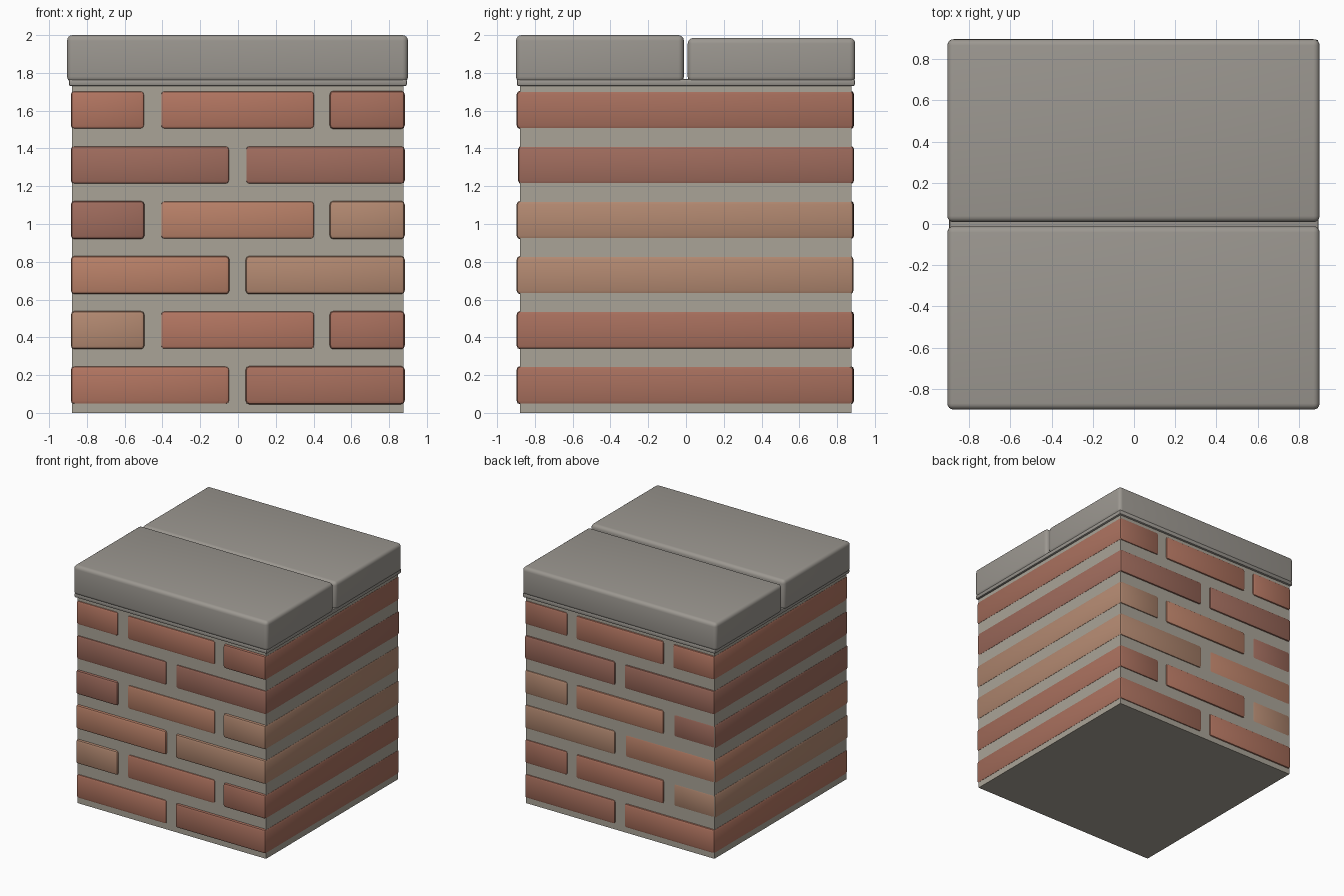
import bpy

if "Cube" in bpy.data.objects:
    bpy.data.objects.remove(bpy.data.objects["Cube"])


def material(name, rgb):
    m = bpy.data.materials.new(name)
    m.diffuse_color = (*rgb, 1)
    m.use_nodes = True
    m.node_tree.nodes["Principled BSDF"].inputs["Base Color"].default_value = m.diffuse_color
    return m


def block(name, x, y, z, mat, bevel=0.0, segments=2):
    """Bevelled box from (min, max) ranges."""
    bpy.ops.mesh.primitive_cube_add(size=1)
    o = bpy.context.object
    o.name = name
    for v in o.data.vertices:
        v.co = [r[0] if c < 0 else r[1] for c, r in zip(v.co, (x, y, z))]
    o.data.materials.append(mat)
    if bevel:
        b = o.modifiers.new("Bevel", "BEVEL")
        b.width = bevel
        b.segments = segments
        bpy.ops.object.modifier_apply(modifier=b.name)
        bpy.ops.object.shade_smooth_by_angle(angle=0.6)
    return o


stone = material("stone", (0.33, 0.31, 0.28))
mortar = material("mortar", (0.40, 0.37, 0.31))
brick = {
    "red": material("brick_red", (0.45, 0.18, 0.12)),
    "rust": material("brick_rust", (0.39, 0.16, 0.11)),
    "dark": material("brick_dark", (0.35, 0.15, 0.11)),
    "orange": material("brick_orange", (0.49, 0.22, 0.14)),
    "tan": material("brick_tan", (0.45, 0.25, 0.165)),
}

# Mortar core
block("mortar_core", (-0.878, 0.876), (-0.878, 0.876), (0, 1.75), mortar)

# Brick courses: each brick runs through the pillar from front to back
pairs = [(-0.885, -0.045), (0.04, 0.883)]
triples = [(-0.885, -0.495), (-0.41, 0.405), (0.485, 0.883)]
colours = [
    ["red", "rust"],
    ["tan", "red", "rust"],
    ["orange", "tan"],
    ["dark", "orange", "tan"],
    ["dark", "dark"],
    ["red", "red", "rust"],
]
for row, names in enumerate(colours):
    z = 0.045 + row * 0.2915
    spans = triples if row % 2 else pairs
    for i, (x, c) in enumerate(zip(spans, names)):
        # a few bricks sit further forward, almost flush at the back
        if i == 0 and row in (1, 2, 3):
            y = (-0.897, 0.879)
        elif i == len(names) - 1 and row != 4:
            y = (-0.897, 0.887)
        else:
            y = (-0.889, 0.890)
        block(f"brick_{row}_{i}", x, y, (z, z + 0.203), brick[c], 0.02)

# Cap: thin bed and two coping slabs with a gap between them
block("cap_bed", (-0.896, 0.894), (-0.896, 0.894), (1.73, 1.768), stone, 0.01)
block("front_slab", (-0.905, 0.9), (-0.9, -0.011), (1.75, 2.0), stone, 0.03, 4)
block("back_slab", (-0.905, 0.9), (0.009, 0.896), (1.75, 1.985), stone, 0.03, 4)
